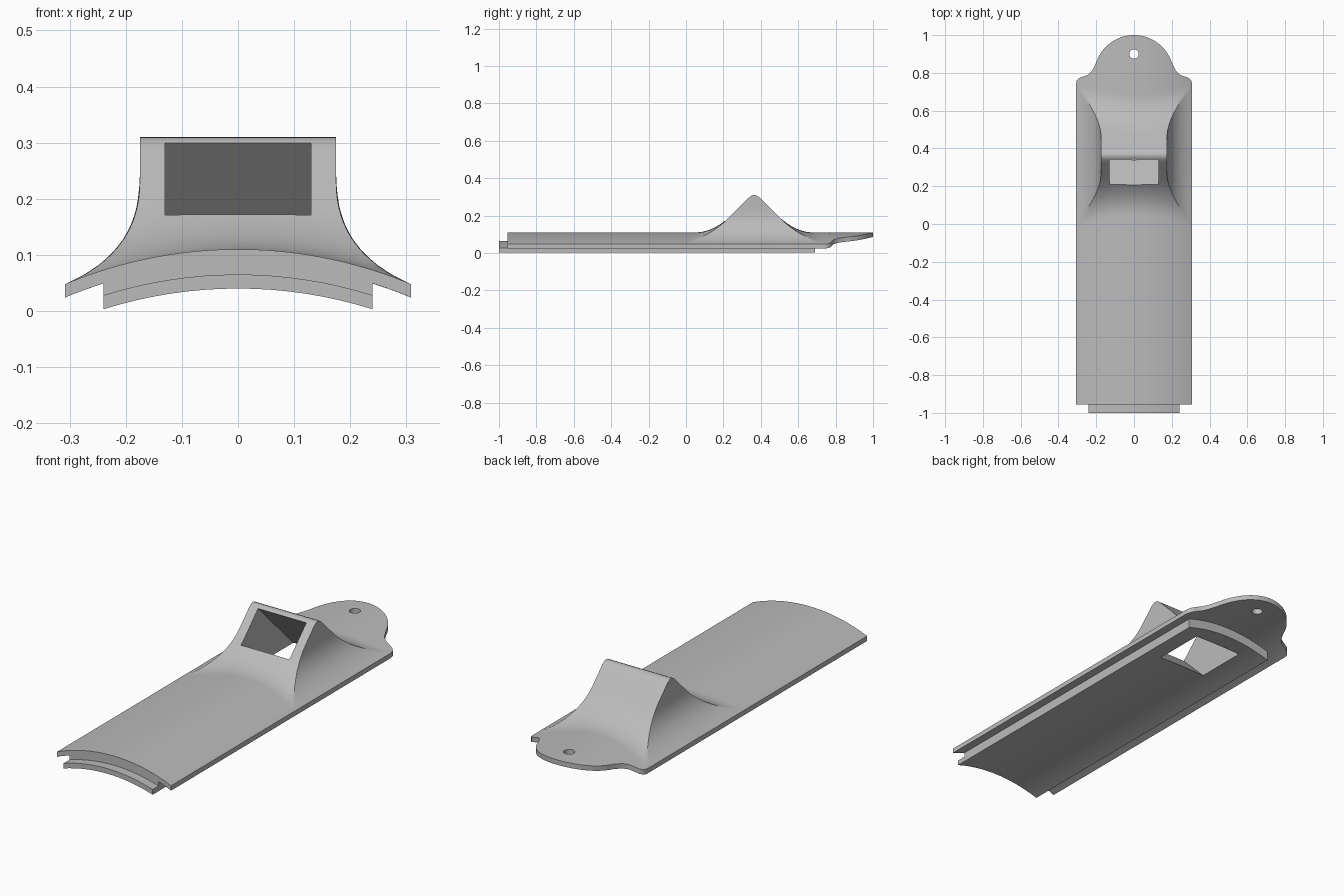
import bpy, bmesh, math

if "Cube" in bpy.data.objects:
    bpy.data.objects.remove(bpy.data.objects["Cube"])

RADIUS, CROWN, HALF, SHELL = 0.796, 0.11, 0.308, 0.024
INNER, SIDE = 12, 12          # columns on the slope and on the flank
COLS = INNER + SIDE

grey = bpy.data.materials.new("light grey")
grey.use_nodes = True
grey.diffuse_color = (0.5, 0.5, 0.5, 1)
grey.node_tree.nodes["Principled BSDF"].inputs["Base Color"].default_value = (0.5, 0.5, 0.5, 1)


def arch(x):
    """Height of the curved top plate."""
    return CROWN - RADIUS + math.sqrt(RADIUS ** 2 - x ** 2)


def soft_max(a, b, k):
    h = max(k - abs(a - b), 0) / k
    return max(a, b) + h * h * k / 4


def ridge(y):
    """Two 45 degree slopes with a rounded peak."""
    return -soft_max(0.04 - y, y - 0.69, 0.06)


def flank(t):
    """Upright wall for t < 0, then a flare that runs out to the plate edge."""
    if t < 0:
        return 0.175, 0.23 - 0.1 * t
    a, b, c = (1 - t) ** 2, 2 * t * (1 - t), t * t
    return 0.175 * (a + b) + HALF * c, 0.23 * a + 0.104 * b + 0.048 * c


def surface(x, y):
    return soft_max(arch(x), ridge(y), 0.1)


def half_section(y, half):
    """Points from the centre line to the edge of the cover at y."""
    low, high = -1, 0.8
    for _ in range(40):
        mid = (low + high) / 2
        x, z = flank(mid)
        if z > surface(x, y):
            low = mid
        else:
            high = mid
    crease = flank(low)[0]
    pts = [(crease * i / INNER, surface(crease * i / INNER, y)) for i in range(INNER)]
    for i in range(SIDE + 1):
        x, z = flank(low + (1 - low) * i / SIDE)
        pts.append((x, min(z, surface(x, y))))
    if half < HALF:
        pts = [(x * half / HALF, arch(x * half / HALF)) for x, _ in pts]
    return pts


def loft(name, rings):
    """Closed solid from a list of matching rings."""
    bm = bmesh.new()
    rows = [[bm.verts.new(p) for p in ring] for ring in rings]
    n = len(rows[0])
    for a, b in zip(rows, rows[1:]):
        for i in range(n):
            j = (i + 1) % n
            bm.faces.new((a[i], a[j], b[j], b[i]))
    # end caps as strips between the upper and lower edge
    for row in (rows[0], rows[-1]):
        for i in range(n // 2 - 1):
            bm.faces.new((row[i], row[i + 1], row[n - 2 - i], row[n - 1 - i]))
    bmesh.ops.recalc_face_normals(bm, faces=bm.faces)
    mesh = bpy.data.meshes.new(name)
    bm.to_mesh(mesh)
    bm.free()
    mesh.materials.append(grey)
    obj = bpy.data.objects.new(name, mesh)
    bpy.context.collection.objects.link(obj)
    return obj


def cover_ring(y, half):
    right = half_section(y, half)
    top = [(-x, y, z) for x, z in reversed(right[1:])] + [(x, y, z) for x, z in right]
    xs = [half * i / COLS for i in range(COLS, -COLS - 1, -1)]
    return top + [(x, y, arch(x) - SHELL) for x in xs]


def arched_slab(name, half, y0, y1, upper, lower, n=16):
    xs = [half * (2 * i / n - 1) for i in range(n + 1)]
    return loft(name, [[(x, y, arch(x) - upper) for x in xs] +
                       [(x, y, arch(x) - lower) for x in reversed(xs)] for y in (y0, y1)])


def cut(obj, cutter):
    mod = obj.modifiers.new("cut", 'BOOLEAN')
    mod.operation, mod.solver, mod.object = 'DIFFERENCE', 'EXACT', cutter
    bpy.ops.object.select_all(action='DESELECT')
    bpy.context.view_layer.objects.active = obj
    obj.select_set(True)
    bpy.ops.object.modifier_apply(modifier=mod.name)


# Cover with hood: straight run, shoulders, then the round end tab
stations = [(-0.955, HALF), (-0.5, HALF)]
stations += [(-0.05 + 0.79 * i / 64, HALF) for i in range(65)]
stations += [(0.758, 0.304), (0.772, 0.292), (0.78, 0.272), (0.789, 0.245), (0.81, 0.223), (0.835, 0.21)]
for i in range(17):
    a = math.radians(18 + 4.25 * i)
    stations.append((0.79 + 0.21 * math.sin(a), 0.21 * math.cos(a)))
cover = loft("cover", [cover_ring(y, h) for y, h in stations])

# Narrower insert under the cover and its projecting front lip
insert = arched_slab("insert", 0.24, -0.955, 0.69, 0.022, 0.07)
lip = arched_slab("front_lip", 0.24, -1.0, -0.955, 0.045, 0.07)

# Slanted square duct through hood and insert
bpy.ops.mesh.primitive_cube_add(size=1, location=(0, 0.35, 0.16), rotation=(-math.pi / 4, 0, 0))
duct = bpy.context.object
duct.scale = (0.26, 0.7, 0.184)
# Screw hole in the end tab
bpy.ops.mesh.primitive_cylinder_add(vertices=24, radius=0.025, depth=0.3, location=(0, 0.9, 0.1))
screw = bpy.context.object
for helper in (duct, screw):
    helper.hide_render = True
    helper.data.materials.append(grey)
bpy.context.view_layer.update()

cut(cover, duct)
cut(cover, screw)
cut(insert, duct)
for helper in (duct, screw):
    bpy.data.objects.remove(helper)

bpy.ops.object.select_all(action='DESELECT')
for obj in (cover, insert, lip):
    obj.select_set(True)
bpy.context.view_layer.objects.active = cover
bpy.ops.object.shade_smooth_by_angle(angle=math.radians(30))
